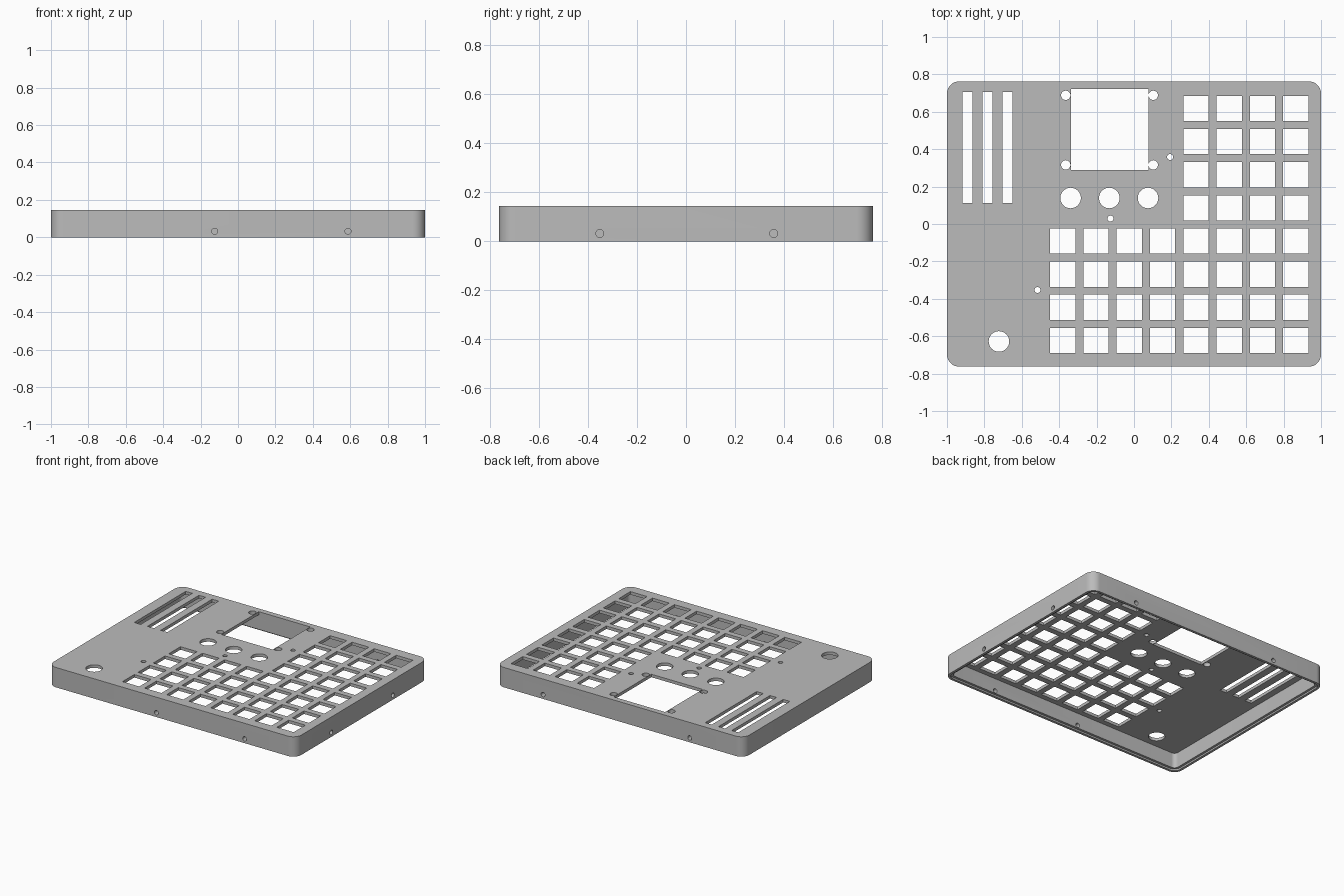
import bpy, bmesh, math
from mathutils import Matrix, Vector

cube = bpy.data.objects.get("Cube")
if cube:
    bpy.data.objects.remove(cube, do_unlink=True)

# Overall sizes
HX, HY, H = 1.0, 0.7625, 0.145
RADIUS, WALL, LIP, LIP_H, PLATE = 0.065, 0.035, 0.018, 0.012, 0.022

grey = bpy.data.materials.new("plain grey")
grey.use_nodes = True
colour = (0.5, 0.5, 0.5, 1)
grey.diffuse_color = colour
grey.node_tree.nodes["Principled BSDF"].inputs["Base Color"].default_value = colour


def make_object(name, bm):
    bmesh.ops.recalc_face_normals(bm, faces=bm.faces)
    mesh = bpy.data.meshes.new(name)
    bm.to_mesh(mesh)
    bm.free()
    mesh.materials.append(grey)
    obj = bpy.data.objects.new(name, mesh)
    bpy.context.collection.objects.link(obj)
    return obj


def rounded_loop(bm, inset, z, steps=10):
    """Ring of vertices following the case outline, moved inward by inset."""
    r = RADIUS - inset
    ring = []
    for k, (sx, sy) in enumerate([(1, 1), (-1, 1), (-1, -1), (1, -1)]):
        for i in range(steps + 1):
            a = math.radians(90) * (k + i / steps)
            ring.append(bm.verts.new((sx * (HX - RADIUS) + r * math.cos(a),
                                      sy * (HY - RADIUS) + r * math.sin(a), z)))
    return ring


# Open-bottomed shell with a stepped lip inside the lower rim
bm = bmesh.new()
section = [(0, H), (0, 0), (LIP, 0), (LIP, LIP_H), (WALL, LIP_H), (WALL, H - PLATE)]
rings = [rounded_loop(bm, inset, z) for inset, z in section]
for a, b in zip(rings, rings[1:]):
    for i in range(len(a)):
        j = (i + 1) % len(a)
        bm.faces.new((a[i], a[j], b[j], b[i]))
bm.faces.new(rings[0])
bm.faces.new(rings[-1])
case = make_object("case_shell", bm)

# Cutters for every opening
cut = bmesh.new()


def box_hole(x, y, w, d):
    bmesh.ops.create_cube(cut, size=1, matrix=Matrix.Translation((x, y, H))
                          @ Matrix.Diagonal((w, d, 0.08, 1)))


def round_hole(pos, r, axis="Z", depth=0.08):
    turn = Vector((0, 0, 1)).rotation_difference(
        Vector((axis == "X", axis == "Y", axis == "Z"))).to_matrix().to_4x4()
    bmesh.ops.create_cone(cut, cap_ends=True, segments=32, radius1=r, radius2=r,
                          depth=depth, matrix=Matrix.Translation(pos) @ turn)


# Key openings: four full rows, then four half rows on the right
for row in range(8):
    for col in range(0 if row < 4 else 4, 8):
        box_hole(-0.381 + 0.178 * col, -0.623 + 0.1773 * row, 0.135, 0.135)

# Slider slots
for i in range(3):
    box_hole(-0.89 + 0.107 * i, 0.409, 0.053, 0.594)

# Screen window with its corner screw holes
box_hole(-0.13, 0.506, 0.415, 0.433)
for sx in (-1, 1):
    for sy in (-1, 1):
        round_hole((-0.131 + sx * 0.234, 0.502 + sy * 0.186, H), 0.025)

# Knob holes and the lone corner knob
for x, y in [(-0.339, 0.139), (-0.132, 0.139), (0.075, 0.139), (-0.722, -0.628)]:
    round_hole((x, y, H), 0.055)

# Small plate screw holes
for x, y in [(0.193, 0.358), (-0.126, 0.029), (-0.516, -0.353)]:
    round_hole((x, y, H), 0.016)

# Screw holes through the front, back and left walls
for x in (-0.125, 0.588):
    round_hole((x, -HY, 0.032), 0.016, "Y", 0.12)
for x in (-0.564, 0.62):
    round_hole((x, HY, 0.032), 0.016, "Y", 0.12)
for y in (-0.352, 0.358):
    round_hole((HX, y, 0.032), 0.016, "X", 0.12)

cutter = make_object("opening_cutter", cut)
cutter.hide_render = True

# Cut the openings and finish the shading
mod = case.modifiers.new("openings", "BOOLEAN")
mod.operation = "DIFFERENCE"
mod.solver = "EXACT"
mod.object = cutter
bpy.ops.object.select_all(action="DESELECT")
bpy.context.view_layer.objects.active = case
case.select_set(True)
bpy.ops.object.modifier_apply(modifier=mod.name)
bpy.data.objects.remove(cutter, do_unlink=True)
bpy.ops.object.shade_smooth_by_angle(angle=math.radians(30))
